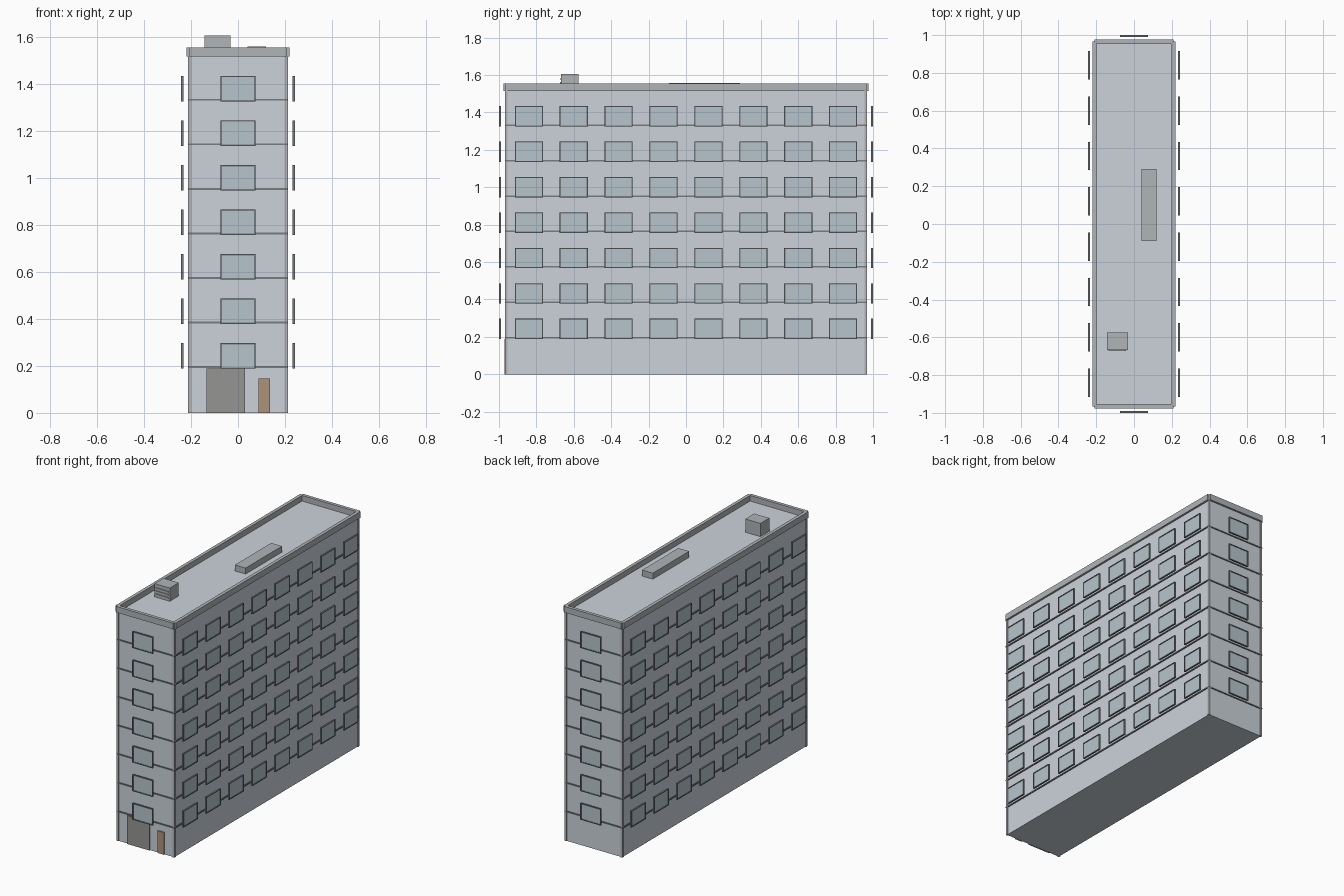
import bpy, bmesh
from mathutils import Matrix, Vector

if "Cube" in bpy.data.objects:
    bpy.data.objects.remove(bpy.data.objects["Cube"])


def material(name, r, g, b):
    m = bpy.data.materials.new(name)
    m.diffuse_color = (r, g, b, 1)
    m.use_nodes = True
    m.node_tree.nodes["Principled BSDF"].inputs["Base Color"].default_value = m.diffuse_color
    return m


WALL = material("wall_paint", 0.60, 0.65, 0.70)
TRIM = material("trim_grey", 0.44, 0.46, 0.48)
FRAME = material("dark_frame", 0.18, 0.20, 0.21)
GLASS = material("window_glass", 0.47, 0.56, 0.60)
GATE = material("gate_dark", 0.30, 0.30, 0.29)
WOOD = material("door_brown", 0.42, 0.29, 0.19)


def boxes(name, mat, spans):
    """One object made of boxes; each span is (x0, x1, y0, y1, z0, z1)."""
    bm = bmesh.new()
    for x0, x1, y0, y1, z0, z1 in spans:
        size = (x1 - x0, y1 - y0, z1 - z0, 1)
        mid = Vector((x0 + x1, y0 + y1, z0 + z1)) / 2
        bmesh.ops.create_cube(bm, size=1, matrix=Matrix.Translation(mid) @ Matrix.Diagonal(size))
    me = bpy.data.meshes.new(name)
    bm.to_mesh(me)
    bm.free()
    me.materials.append(mat)
    ob = bpy.data.objects.new(name, me)
    bpy.context.collection.objects.link(ob)
    return ob


HX, HY, ROOF = 0.207, 0.963, 1.518
TOP = 1.555
FLOORS = 7
STEP = 0.1895

# Main block
boxes("building_body", WALL, [(-HX, HX, -HY, HY, 0, ROOF)])

# Corner posts
boxes("corner_posts", TRIM, [
    (sx * 0.205 - 0.007, sx * 0.205 + 0.007, sy * 0.961 - 0.007, sy * 0.961 + 0.007, 0, ROOF)
    for sx in (-1, 1) for sy in (-1, 1)])

# Parapet: side rails stop short of the end rails' outer faces
parapet = []
for s in (-1, 1):
    x0, x1 = sorted((s * 0.198, s * 0.220))
    y0, y1 = sorted((s * 0.954, s * 0.976))
    parapet += [(x0, x1, -0.965, 0.965, 1.515, TOP), (-0.209, 0.209, y0, y1, 1.515, TOP)]
boxes("roof_parapet", TRIM, parapet)

# Thin ledge at each floor line
ledges = []
for i in range(FLOORS):
    z = 0.195 + STEP * i
    for s in (-1, 1):
        x0, x1 = sorted((s * 0.200, s * 0.213))
        y0, y1 = sorted((s * 0.956, s * 0.969))
        ledges += [(x0, x1, -0.965, 0.965, z - 0.004, z + 0.004),
                   (-0.213, 0.213, y0, y1, z - 0.004, z + 0.004)]
boxes("floor_ledges", FRAME, ledges)

# Windows stand a little clear of the walls on all four sides
frames, panes = [], []


def window(side, axis, centre, z0):
    """axis 'x': window on a long wall; axis 'y': window on an end wall."""
    w, h, t = 0.075, 0.109, 0.006
    face = 0.243 if axis == 'x' else 1.0

    def place(store, a0, a1, za, zb, d0, d1):
        n0, n1 = sorted((side * (face - d0), side * (face - d1)))
        a0, a1 = centre + a0, centre + a1
        store.append((n0, n1, a0, a1, za, zb) if axis == 'x' else (a0, a1, n0, n1, za, zb))

    for a in (-w, w - t):
        place(frames, a, a + t, z0, z0 + h, 0, 0.011)
    for z in (z0, z0 + h - t):
        place(frames, -w + t, w - t, z, z + t, 0, 0.011)
    place(panes, -w + t, w - t, z0 + t, z0 + h - t, 0.003, 0.008)


for i in range(FLOORS):
    z = 0.188 + STEP * i
    for s in (-1, 1):
        for j in range(8):
            window(s, 'x', -0.84 + 0.24 * j, z)
        window(s, 'y', 0, z)
boxes("window_frames", FRAME, frames)
boxes("window_panes", GLASS, panes)

# Entrances on the front
boxes("garage_gate", GATE, [(-0.134, 0.030, -0.970, -0.955, 0, 0.188)])
boxes("entry_door", WOOD, [(0.088, 0.136, -0.970, -0.955, 0, 0.147)])

# Roof equipment
boxes("roof_vent_box", TRIM, [(-0.143, -0.032, -0.668, -0.575, ROOF, 1.606)])
boxes("vent_slats", TRIM, [
    (-0.134, -0.042, -0.673, -0.666, z, z + 0.007) for z in (1.535, 1.555, 1.575)])
boxes("roof_long_duct", TRIM, [(0.040, 0.119, -0.090, 0.290, ROOF, 1.558)])
